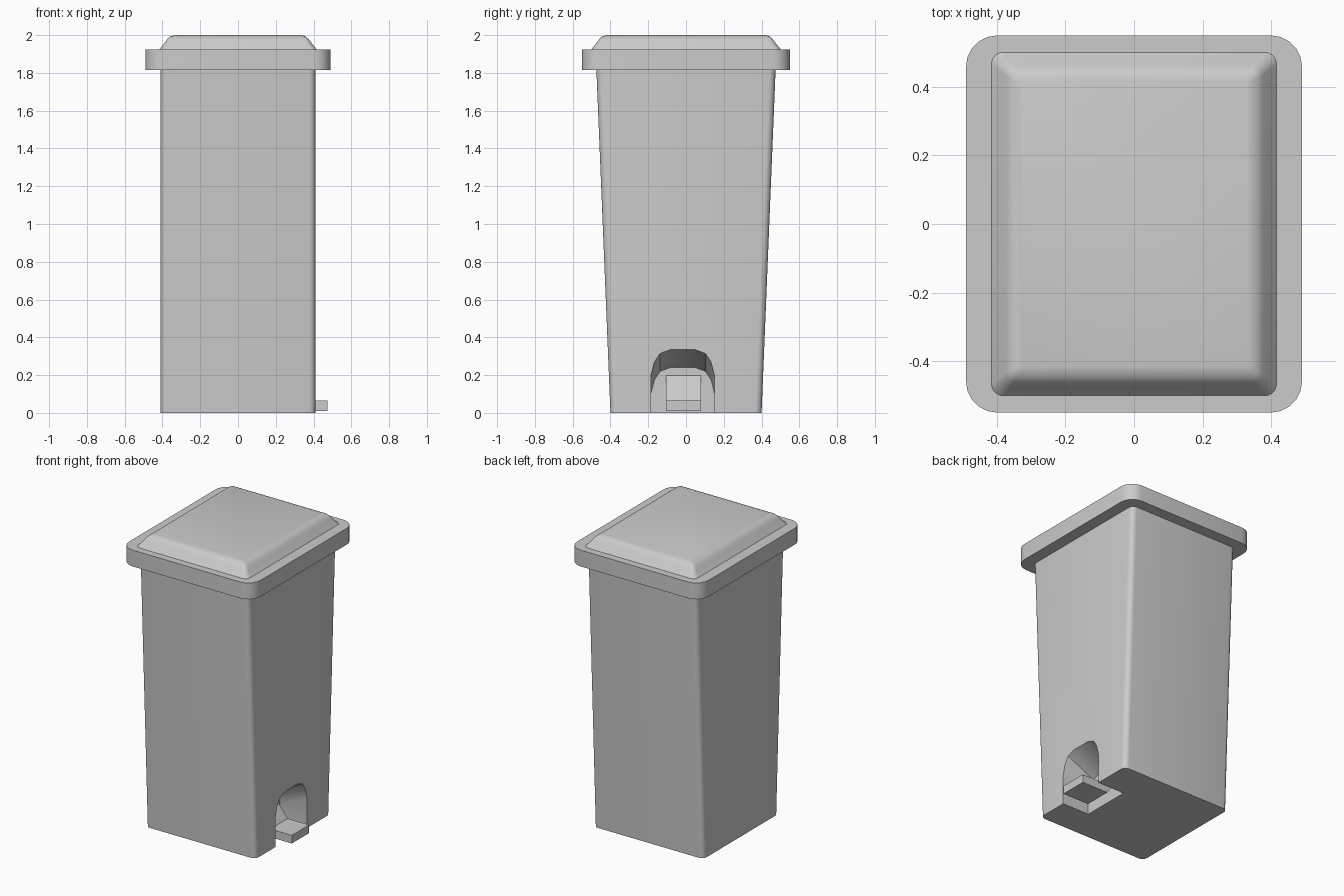
import bpy
import math

cube = bpy.data.objects.get("Cube")
if cube:
    bpy.data.objects.remove(cube, do_unlink=True)

grey = bpy.data.materials.new("light_grey")
grey.use_nodes = True
colour = (0.6, 0.6, 0.6, 1)
grey.diffuse_color = colour
grey.node_tree.nodes["Principled BSDF"].inputs["Base Color"].default_value = colour


def rounded_rect(hx, hy, z, r, seg=5):
    """Closed ring of points around a rounded rectangle."""
    ring = []
    for i, (sx, sy) in enumerate([(1, 1), (-1, 1), (-1, -1), (1, -1)]):
        for k in range(seg + 1):
            a = math.pi / 2 * (i + k / seg)
            ring.append((sx * (hx - r) + r * math.cos(a),
                         sy * (hy - r) + r * math.sin(a), z))
    return ring


def loft(name, rings):
    """Skin a stack of equal rings and cap both ends."""
    n = len(rings[0])
    verts = [p for ring in rings for p in ring]
    faces = [list(range(n))[::-1], list(range(len(verts) - n, len(verts)))]
    for j in range(len(rings) - 1):
        for i in range(n):
            a, b = j * n + i, j * n + (i + 1) % n
            faces.append([a, b, b + n, a + n])
    mesh = bpy.data.meshes.new(name)
    mesh.from_pydata(verts, [], faces)
    mesh.materials.append(grey)
    obj = bpy.data.objects.new(name, mesh)
    bpy.context.collection.objects.link(obj)
    return obj


def activate(obj):
    bpy.ops.object.select_all(action='DESELECT')
    obj.select_set(True)
    bpy.context.view_layer.objects.active = obj


def smooth(obj, angle=35):
    activate(obj)
    bpy.ops.object.shade_smooth_by_angle(angle=math.radians(angle))


# Tapered bin body
body = loft("bin_body", [rounded_rect(0.41, 0.40, 0, 0.035),
                         rounded_rect(0.41, 0.475, 1.83, 0.035)])

# Arched pedal recess whose roof drops towards the back
half = [(0.1675, 0.2), (0.15, 0.27), (0.12, 0.315), (0.065, 0.335)]
arch = [(0.1675, -0.2)] + half + [(-y, z) for y, z in half[::-1]] + [(-0.1675, -0.2)]


def arch_ring(x):
    drop = (0.41 - x) * 0.475
    return [(x, y - 0.0175, z - drop) for y, z in arch]


cutter = loft("recess_cutter", [arch_ring(0.21), arch_ring(0.46)])
cutter.hide_render = True
cut = body.modifiers.new("recess", 'BOOLEAN')
cut.operation = 'DIFFERENCE'
cut.solver = 'EXACT'
cut.object = cutter
activate(body)
bpy.ops.object.modifier_apply(modifier=cut.name)
bpy.data.objects.remove(cutter, do_unlink=True)
smooth(body)

# Foot pedal: flat tread with a sloping arm at the back
side = [(0.475, 0.01), (0.475, 0.065), (0.315, 0.065), (0.2, 0.21), (0.2, 0.12), (0.28, 0.01)]
loft("foot_pedal", [[(x, y, z) for x, z in side] for y in (-0.105, 0.08)])

# Lid rim
rim = loft("lid_rim", [rounded_rect(0.49, 0.55, z, 0.09) for z in (1.815, 1.925)])
smooth(rim)

# Raised lid panel with rounded shoulders
shoulder = [(0, 1.92, 0.035), (0.03, 1.957, 0.03), (0.045, 1.978, 0.025),
            (0.06, 1.992, 0.02), (0.085, 2.0, 0.015)]
panel = loft("lid_panel", [rounded_rect(0.42 - d, 0.505 - d, z, r) for d, z, r in shoulder])
smooth(panel, 50)
